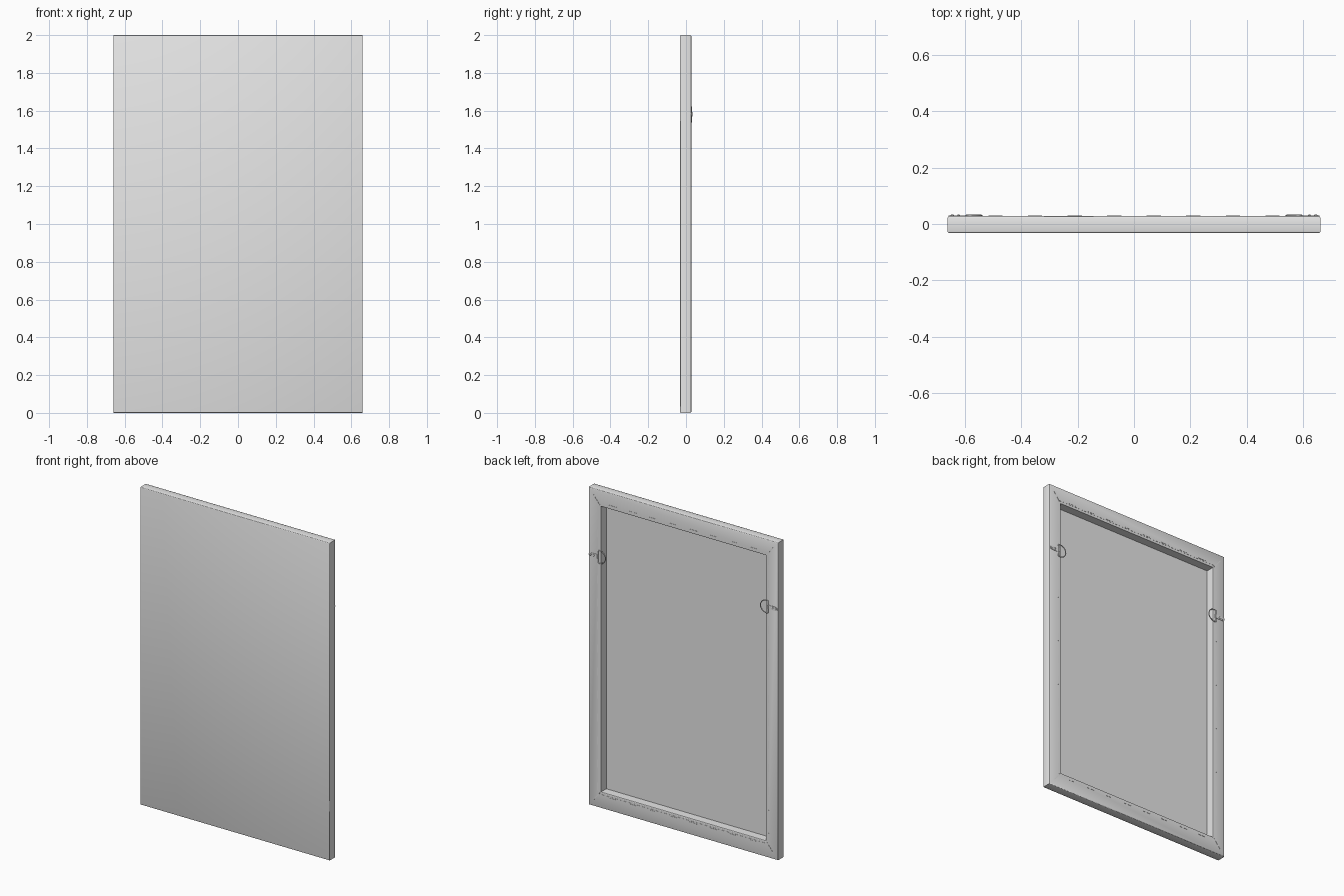
import bpy, bmesh, math
from mathutils import Matrix, Vector

if "Cube" in bpy.data.objects:
    bpy.data.objects.remove(bpy.data.objects["Cube"])

W, H = 0.66, 2.0            # half width, full height
FRONT, BACK = -0.032, 0.028
BAR_X, BAR_Z = 0.085, 0.10  # bar width on the sides, and on top and bottom

grey = bpy.data.materials.new("plain grey")
grey.diffuse_color = (0.8, 0.8, 0.8, 1)
grey.use_nodes = True
grey.node_tree.nodes["Principled BSDF"].inputs["Base Color"].default_value = grey.diffuse_color


def finish(name, bm, smooth=None):
    bmesh.ops.recalc_face_normals(bm, faces=bm.faces)
    me = bpy.data.meshes.new(name)
    bm.to_mesh(me)
    bm.free()
    me.materials.append(grey)
    ob = bpy.data.objects.new(name, me)
    bpy.context.collection.objects.link(ob)
    if smooth:
        bpy.context.view_layer.objects.active = ob
        ob.select_set(True)
        bpy.ops.object.shade_smooth_by_angle(angle=math.radians(smooth))
        ob.select_set(False)
    return ob


def rect_sweep(name, profile, closed, caps=False, smooth=None):
    """Sweep (x inset, z inset, y) points round the rectangle with mitred corners."""
    bm = bmesh.new()
    rings = []
    for ix, iz, y in profile:
        x = W - ix
        rings.append([bm.verts.new(p) for p in
                      ((-x, y, iz), (x, y, iz), (x, y, H - iz), (-x, y, H - iz))])
    pairs = list(zip(rings, rings[1:]))
    if closed:
        pairs.append((rings[-1], rings[0]))
    for a, b in pairs:
        for i in range(4):
            j = (i + 1) % 4
            bm.faces.new((a[i], a[j], b[j], b[i]))
    if caps:
        bm.faces.new(rings[0])
        bm.faces.new(rings[-1])
    return finish(name, bm, smooth)


def add_box(bm, centre, size):
    bmesh.ops.create_cube(bm, size=1, matrix=Matrix.Translation(centre) @
                          Matrix.Diagonal((*size, 1)))


# Canvas: front sheet, soft edges, sides and the flap folded on to the back
E = 0.005
profile = [(E, E, FRONT), (E * 0.3, E * 0.3, FRONT + E * 0.3), (0, 0, FRONT + E),
           (0, 0, BACK - E), (E * 0.3, E * 0.3, BACK - E * 0.3), (E, E, BACK),
           (0.072, 0.086, BACK), (0.072, 0.086, BACK - 0.002),
           (E, E, BACK - 0.002), (E, E, FRONT + 0.004)]
rect_sweep("canvas", profile, False, caps=True, smooth=50)

# Wooden stretcher bars, mitred at the corners
rect_sweep("stretcher_bars", [
    (0.004, 0.004, FRONT + 0.003), (BAR_X, BAR_Z, FRONT + 0.003),
    (BAR_X, BAR_Z, BACK - 0.003), (BAR_X - 0.003, BAR_Z - 0.003, BACK - 0.001),
    (0.004, 0.004, BACK - 0.001)], True)

# Folded canvas corners, a thin crease along each mitre
bm = bmesh.new()
for sx in (-1, 1):
    for top in (0, 1):
        a = Vector((sx * (W - 0.035), BACK, 0.04))
        b = Vector((sx * (W - 0.078), BACK, 0.094))
        if top:
            a.z, b.z = H - a.z, H - b.z
        d = b - a
        m = (Matrix.Translation((a + b) / 2) @ Matrix.Rotation(-math.atan2(d.z, d.x), 4, 'Y')
             @ Matrix.Diagonal((d.length, 0.002, 0.004, 1)))
        bmesh.ops.create_cube(bm, size=1, matrix=m)
finish("corner_folds", bm)

# Staples along the flap edge
bm = bmesh.new()
for s in (-1, 1):
    for i in range(13):
        add_box(bm, (s * (W - 0.064), BACK, 0.13 + i * 1.74 / 12), (0.004, 0.003, 0.05))
    for i in range(8):
        add_box(bm, (-0.49 + i * 0.14, BACK, H / 2 + s * (H / 2 - 0.078)), (0.05, 0.003, 0.004))
finish("staples", bm)

# Hangers: strap plate, two screws and a ring on each side
RZ = 1.58
for side, s in (("left", -1), ("right", 1)):
    bm = bmesh.new()
    add_box(bm, (s * 0.619, BACK + 0.001, RZ), (0.052, 0.003, 0.024))
    bmesh.ops.create_cone(bm, cap_ends=True, segments=16, radius1=0.012, radius2=0.012, depth=0.003,
                          matrix=Matrix.Translation((s * 0.645, BACK + 0.001, RZ))
                          @ Matrix.Rotation(math.pi / 2, 4, 'X'))
    # rolled end that holds the ring
    bmesh.ops.create_cone(bm, cap_ends=True, segments=12, radius1=0.004, radius2=0.004, depth=0.024,
                          matrix=Matrix.Translation((s * 0.593, BACK + 0.002, RZ)))
    finish(side + "_hanger_plate", bm, 40)

    bm = bmesh.new()
    for x in (0.644, 0.622):
        bmesh.ops.create_uvsphere(bm, u_segments=12, v_segments=6, radius=1,
                                  matrix=Matrix.Translation((s * x, BACK + 0.002, RZ))
                                  @ Matrix.Diagonal((0.006, 0.004, 0.006, 1)))
    finish(side + "_hanger_screws", bm, 40)

    # D-shaped ring: straight bar through the roll, bow towards the middle
    path = [(0.593, -0.038), (0.593, 0.038)]
    path += [(0.583 - 0.043 * math.sin(t * math.pi / 12), 0.04 * math.cos(t * math.pi / 12))
             for t in range(13)]
    bm = bmesh.new()
    rings = []
    n = len(path)
    for i, (x, z) in enumerate(path):
        p0, p1 = Vector(path[i - 1]), Vector(path[(i + 1) % n])
        t = (p1 - p0).normalized()
        nrm = Vector((-t.y, t.x))
        ring = []
        for k in range(8):
            a = k * math.pi / 4
            r = 0.003
            ring.append(bm.verts.new((s * (x + nrm.x * r * math.cos(a)),
                                      BACK + 0.002 + r * math.sin(a),
                                      RZ + z + nrm.y * r * math.cos(a))))
        rings.append(ring)
    for i in range(n):
        a, b = rings[i], rings[(i + 1) % n]
        for k in range(8):
            bm.faces.new((a[k], a[(k + 1) % 8], b[(k + 1) % 8], b[k]))
    finish(side + "_hanger_ring", bm, 60)
